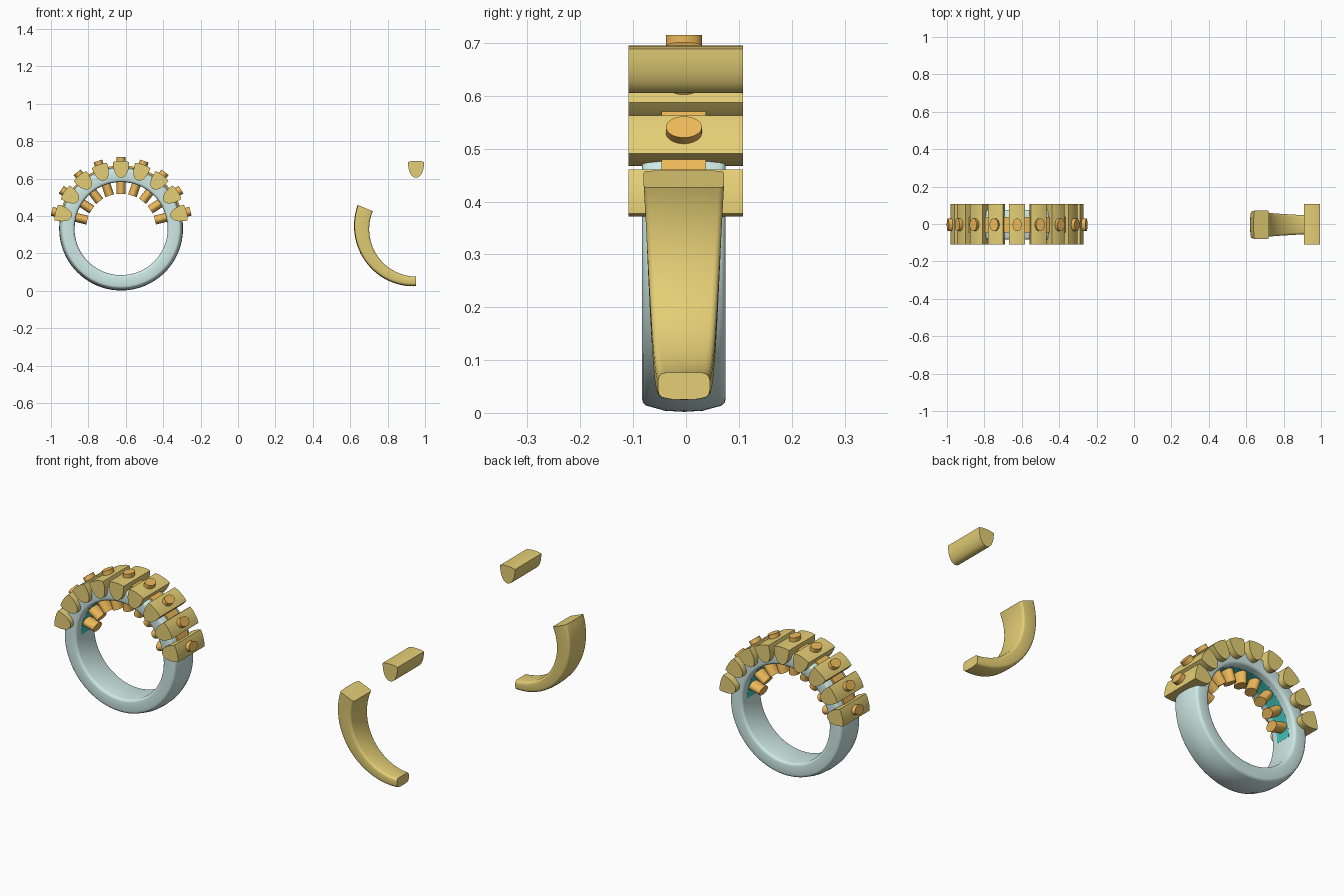
import bpy, bmesh
from math import sin, cos, pi, radians

if "Cube" in bpy.data.objects:
    bpy.data.objects.remove(bpy.data.objects["Cube"])

CX, CZ, YO = -0.625, 0.333, -0.004      # ring centre
ANGLES = [14 + 19 * i for i in range(9)]


def material(name, rgb):
    m = bpy.data.materials.new(name)
    m.diffuse_color = (*rgb, 1)
    m.use_nodes = True
    m.node_tree.nodes["Principled BSDF"].inputs["Base Color"].default_value = m.diffuse_color
    return m


SILVER = material("pale_metal", (0.62, 0.82, 0.79))
GOLD = material("gold", (0.78, 0.62, 0.18))
ORANGE = material("orange", (0.85, 0.48, 0.10))
TEAL = material("teal", (0.05, 0.55, 0.50))


def loft(name, rings, mat, closed=False):
    """Skin a list of equal-length closed sections."""
    bm = bmesh.new()
    vs = [[bm.verts.new(p) for p in r] for r in rings]
    n, k = len(rings), len(rings[0])
    for i in range(n if closed else n - 1):
        a, b = vs[i], vs[(i + 1) % n]
        for j in range(k):
            bm.faces.new((a[j], a[(j + 1) % k], b[(j + 1) % k], b[j]))
    if not closed:
        bm.faces.new(vs[0][::-1])
        bm.faces.new(vs[-1])
    bmesh.ops.recalc_face_normals(bm, faces=bm.faces)
    me = bpy.data.meshes.new(name)
    bm.to_mesh(me)
    bm.free()
    ob = bpy.data.objects.new(name, me)
    bpy.context.collection.objects.link(ob)
    me.materials.append(mat)
    bpy.ops.object.select_all(action='DESELECT')
    ob.select_set(True)
    bpy.context.view_layer.objects.active = ob
    bpy.ops.object.shade_smooth_by_angle(angle=radians(32))
    return ob


def section(hw, ri, ro, edge, crown):
    """Band cross-section (y, radius): crowned outside, rounded edges."""
    half = [(hw, ri + edge)]
    half += [(hw, ro - crown - edge)]
    half += [(hw - edge * (1 - cos(t)), ro - crown - edge * (1 - sin(t)))
             for t in (pi / 6, pi / 3, pi / 2)]
    half += [(hw * 0.45, ro - crown * 0.2)]
    inner = [(hw - edge * (1 - cos(t)), ri + edge * (1 - sin(t)))
             for t in (pi / 2, pi / 3, pi / 6)]
    right = inner + half
    return right + [(0, ro)] + [(-y, r) for y, r in reversed(right)]


def sweep(name, sect, a0, a1, n, mat, cx=CX, closed=False):
    """Sweep sect(t) round the ring axis between two angles (degrees)."""
    rings = []
    for i in range(n if closed else n + 1):
        t = i / n
        a = radians(a0 + (a1 - a0) * t)
        rings.append([(cx + r * cos(a), YO + y, CZ + r * sin(a)) for y, r in sect(t)])
    return loft(name, rings, mat, closed)


def place(t, r, y, deg, cx):
    a = radians(deg)
    return (cx + r * cos(a) + t * sin(a), y, CZ + r * sin(a) - t * cos(a))


# Shield-shaped block profile: (tangent, radius)
SIDE = [(0.022, 0.361), (0.043, 0.356), (0.042, 0.335), (0.038, 0.313),
        (0.030, 0.293), (0.020, 0.280), (0.010, 0.274)]
SHIELD = [(0, 0.362)] + SIDE + [(0, 0.272)] + [(-t, r) for t, r in reversed(SIDE)]


def block(name, deg, cx=CX):
    return loft(name, [[place(t, r, y, deg, cx) for t, r in SHIELD]
                       for y in (-0.109, 0.108)], GOLD)


def pin(name, deg):
    rings = []
    for r in (0.186, 0.382):
        rings.append([place(0.024 * cos(2 * pi * i / 32), r,
                            YO + 0.034 * sin(2 * pi * i / 32), deg, CX)
                      for i in range(32)])
    return loft(name, rings, ORANGE)


# Ring band
sweep("ring_band", lambda t: section(0.079, 0.249, 0.331, 0.014, 0.010),
      0, 360, 128, SILVER, closed=True)

# Strip under the blocks and thin liner inside the hole
sweep("outer_strip", lambda t: [(-0.042, 0.30), (0.042, 0.30), (0.042, 0.337), (-0.042, 0.337)],
      14, 166, 64, ORANGE)
sweep("inner_liner", lambda t: [(-0.04, 0.2485), (0.04, 0.2485), (0.04, 0.26), (-0.04, 0.26)],
      0, 180, 64, TEAL)

# Blocks and through-pins fanned over the top
for i, d in enumerate(ANGLES):
    block(f"block_{i + 1}", d)
    pin(f"pin_{i + 1}", d)

# Separate pieces: spare block and tapered half shank
block("spare_block", 90, cx=0.952)
sweep("spare_shank",
      lambda t: section(0.076 - 0.027 * t, 0.249 + 0.008 * t, 0.337 - 0.029 * t, 0.010 + 0.004 * t, 0.003),
      158, 270, 56, GOLD, cx=0.952)
